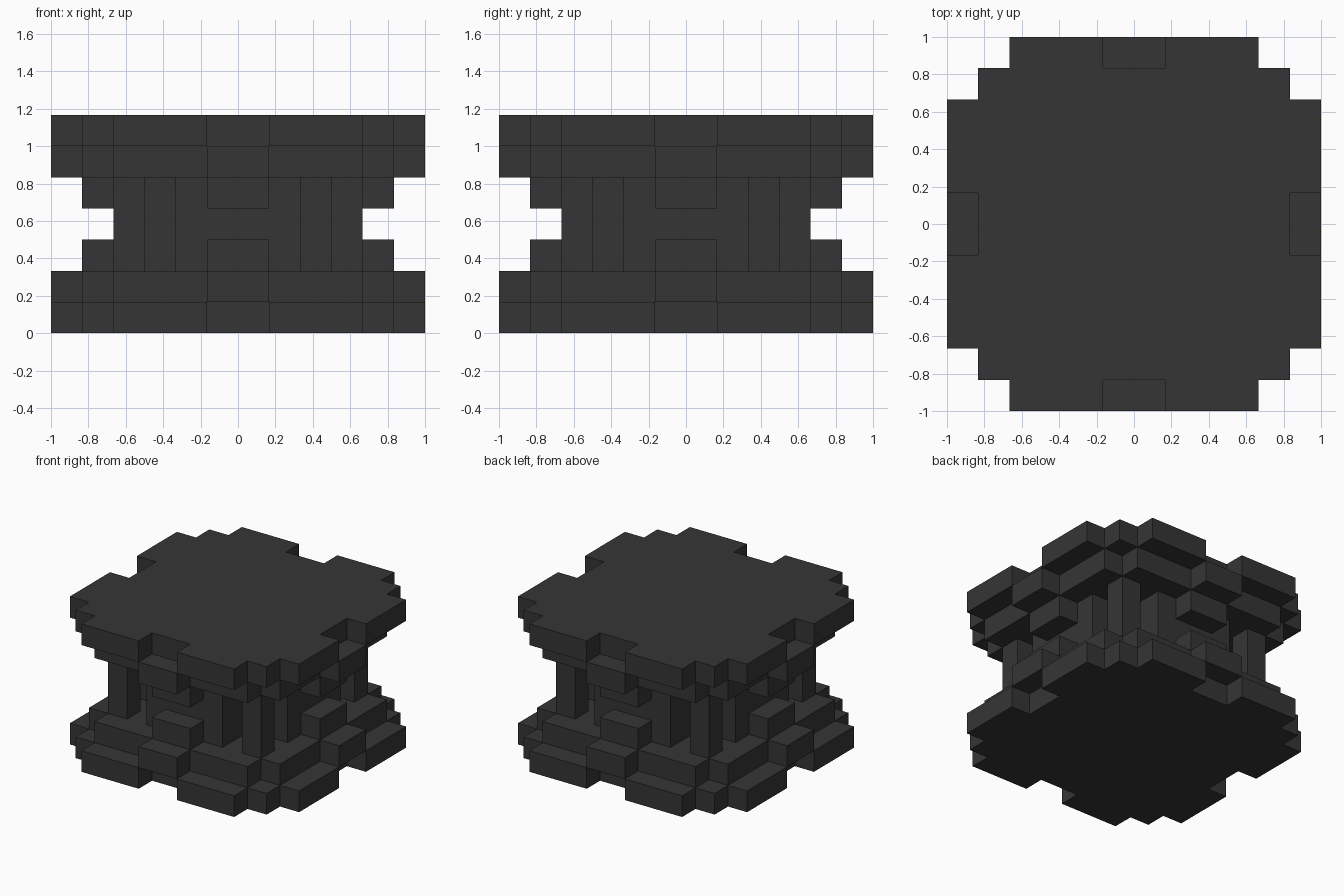
import bpy, bmesh
from mathutils import Matrix

if "Cube" in bpy.data.objects:
    bpy.data.objects.remove(bpy.data.objects["Cube"], do_unlink=True)

U = 1 / 6          # block size
LAYERS = 7         # total height in blocks

dark = bpy.data.materials.new("dark grey")
dark.use_nodes = True
COLOUR = (0.036, 0.036, 0.036, 1)
dark.diffuse_color = COLOUR
bsdf = dark.node_tree.nodes["Principled BSDF"]
bsdf.inputs["Base Color"].default_value = COLOUR
bsdf.inputs["Roughness"].default_value = 0.9


def turn(p, k):
    """Rotate a point by k quarter turns about the centre."""
    x, y = p
    for _ in range(k):
        x, y = -y, x
    return x, y


def prism(name, outline, z0, z1):
    """Extrude an outline, in block units, from z0 to z1."""
    bm = bmesh.new()
    base = bm.faces.new([bm.verts.new((x, y, z0)) for x, y in outline])
    top = bmesh.ops.extrude_face_region(bm, geom=[base])["geom"]
    verts = [v for v in top if isinstance(v, bmesh.types.BMVert)]
    bmesh.ops.translate(bm, verts=verts, vec=(0, 0, z1 - z0))
    bmesh.ops.recalc_face_normals(bm, faces=bm.faces)
    bm.transform(Matrix.Scale(U, 4))
    mesh = bpy.data.meshes.new(name)
    bm.to_mesh(mesh)
    bm.free()
    mesh.materials.append(dark)
    ob = bpy.data.objects.new(name, mesh)
    bpy.context.collection.objects.link(ob)


def full(quarter):
    """Repeat a quarter outline around all four sides."""
    return [turn(p, k) for k in range(4) for p in quarter]


def box(x0, x1, y0, y1, k):
    return [turn(p, k) for p in ((x0, y0), (x1, y0), (x1, y1), (x0, y1))]


# Quarter outlines, from the middle of the front to the middle of the +x side
SLAB = [(1, -5), (1, -6), (4, -6), (4, -5), (5, -5),
        (5, -4), (6, -4), (6, -1), (5, -1)]
STEP = [(1, -6), (1, -5), (4, -5), (4, -4), (5, -4), (5, -1), (6, -1)]
CORE = [(2, -4), (2, -2), (4, -2)]
SIDES = ("front", "left", "back", "right")
CORNERS = ("front_left", "back_left", "back_right", "front_right")

# Stepped base and its mirrored top
for part, flip in (("base", False), ("top", True)):
    def span(a, b):
        return (LAYERS - b, LAYERS - a) if flip else (a, b)
    prism(part + "_slab", full(SLAB), *span(0, 1))
    prism(part + "_step", full(STEP), *span(1, 2))
    for k, side in enumerate(SIDES):
        prism(f"{part}_{side}_block", box(-1, 1, -5, -4, k), *span(2, 3))

# Cross-shaped core with four free-standing corner pillars
prism("core", full(CORE), 2, 5)
for k, corner in enumerate(CORNERS):
    prism(corner + "_pillar", box(3, 4, -4, -3, k), 2, 5)
